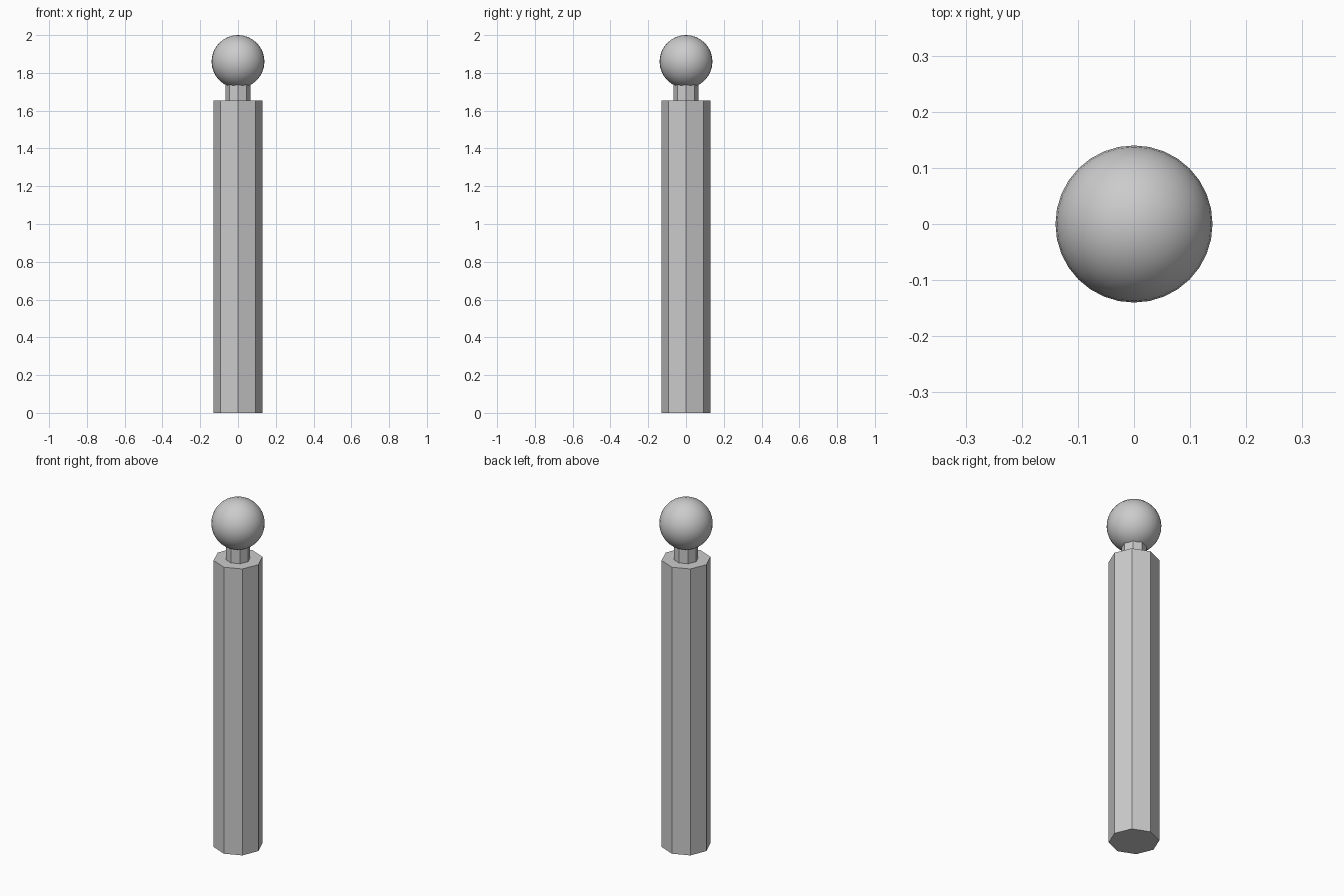
import bpy

if "Cube" in bpy.data.objects:
    bpy.data.objects.remove(bpy.data.objects["Cube"])


def octagon_prism(name, radius, z0, z1):
    bpy.ops.mesh.primitive_cylinder_add(vertices=8, radius=radius, depth=z1 - z0,
                                        location=(0, 0, (z0 + z1) / 2))
    bpy.context.object.name = name


# Eight-sided post and the narrow neck above it
octagon_prism("post", 0.13, 0.0, 1.655)
octagon_prism("neck", 0.065, 1.655, 1.745)

# Smooth ball finial
bpy.ops.mesh.primitive_uv_sphere_add(segments=32, ring_count=16, radius=0.14,
                                     location=(0, 0, 1.86))
bpy.context.object.name = "ball_finial"
bpy.ops.object.shade_smooth()
